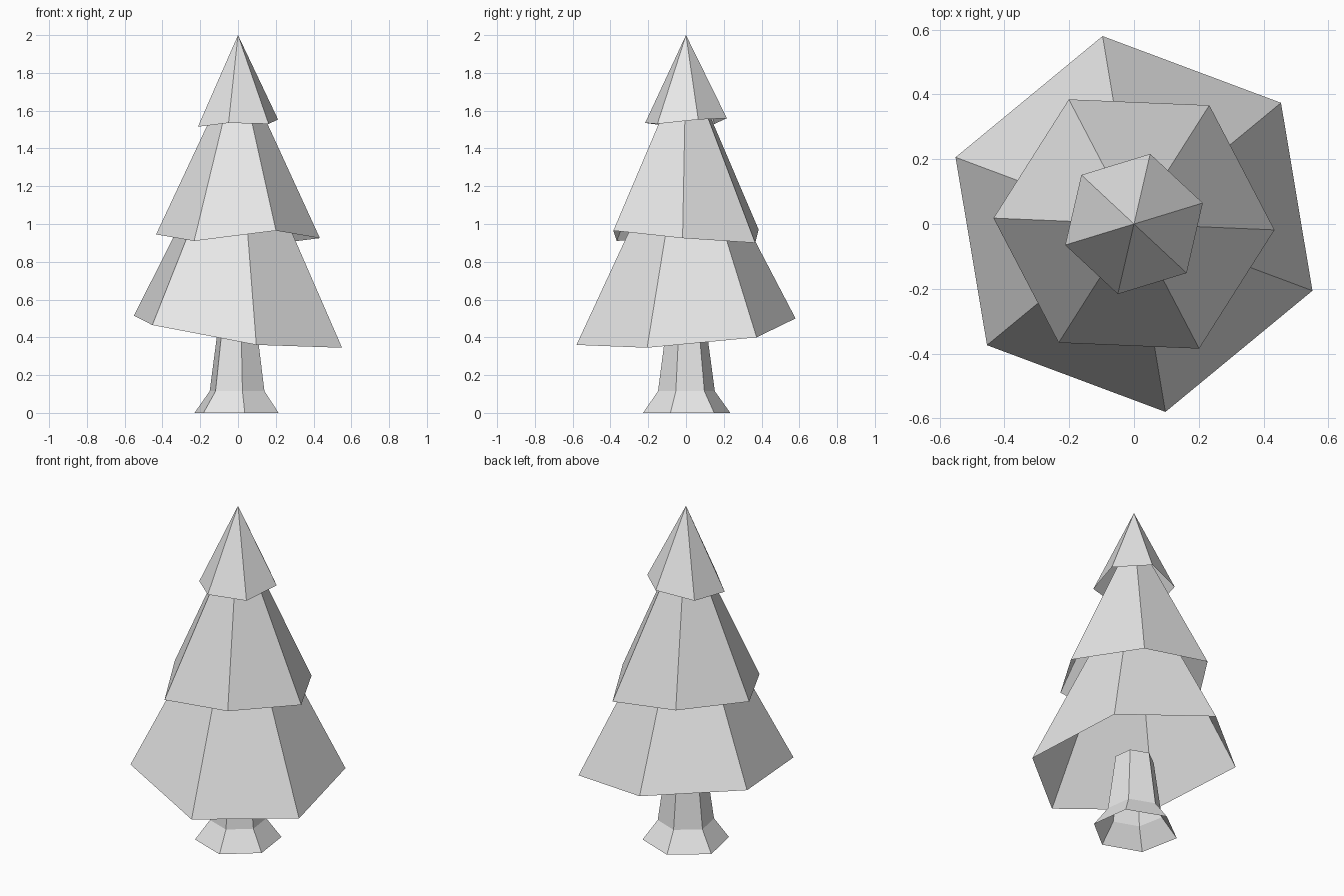
import bpy
import bmesh
from math import radians, cos, sin

cube = bpy.data.objects.get("Cube")
if cube:
    bpy.data.objects.remove(cube)

SIDES = 6

# One plain colour for the whole tree
grey = bpy.data.materials.new("light_grey")
grey.use_nodes = True
grey.diffuse_color = (0.8, 0.8, 0.8, 1)
grey.node_tree.nodes["Principled BSDF"].inputs["Base Color"].default_value = (0.8, 0.8, 0.8, 1)


def add_ring(bm, radii, start, heights):
    """Six corners around the z axis, counter-clockwise from the start angle."""
    ring = []
    for i in range(SIDES):
        a = radians(start + i * 360 / SIDES)
        ring.append(bm.verts.new((radii[i] * cos(a), radii[i] * sin(a), heights[i])))
    return ring


def finish(name, bm):
    mesh = bpy.data.meshes.new(name)
    bm.to_mesh(mesh)
    bm.free()
    mesh.materials.append(grey)
    obj = bpy.data.objects.new(name, mesh)
    bpy.context.collection.objects.link(obj)


def add_tier(name, radius, start, heights, apex):
    """Hollow six-sided cone with an uneven rim."""
    bm = bmesh.new()
    rim = add_ring(bm, [radius] * SIDES, start, heights)
    tip = bm.verts.new((0, 0, apex))
    for i in range(SIDES):
        bm.faces.new((rim[i], rim[(i + 1) % SIDES], tip))
    finish(name, bm)


# Foliage tiers, from the bottom up
add_tier("lower_foliage", 0.588, -20.5, (0.345, 0.40, 0.50, 0.515, 0.465, 0.36), 1.61)
add_tier("middle_foliage", 0.434, -2.4, (0.925, 0.90, 0.97, 0.945, 0.91, 0.965), 1.87)
add_tier("upper_foliage", 0.222, 17, (1.553, 1.56, 1.53, 1.515, 1.535, 1.53), 2.0)

# Trunk: flared, slightly uneven foot, open below and closed on top
bm = bmesh.new()
uneven = (0.98, 1.01, 1.01, 1.05, 1.0, 0.98)
rings = [add_ring(bm, [r * u for u in uneven], -21, [z] * SIDES)
         for r, z in ((0.235, 0), (0.153, 0.115), (0.108, 0.45))]
for low, high in zip(rings, rings[1:]):
    for i in range(SIDES):
        j = (i + 1) % SIDES
        bm.faces.new((low[i], low[j], high[j], high[i]))
bm.faces.new(rings[-1])
finish("trunk", bm)
